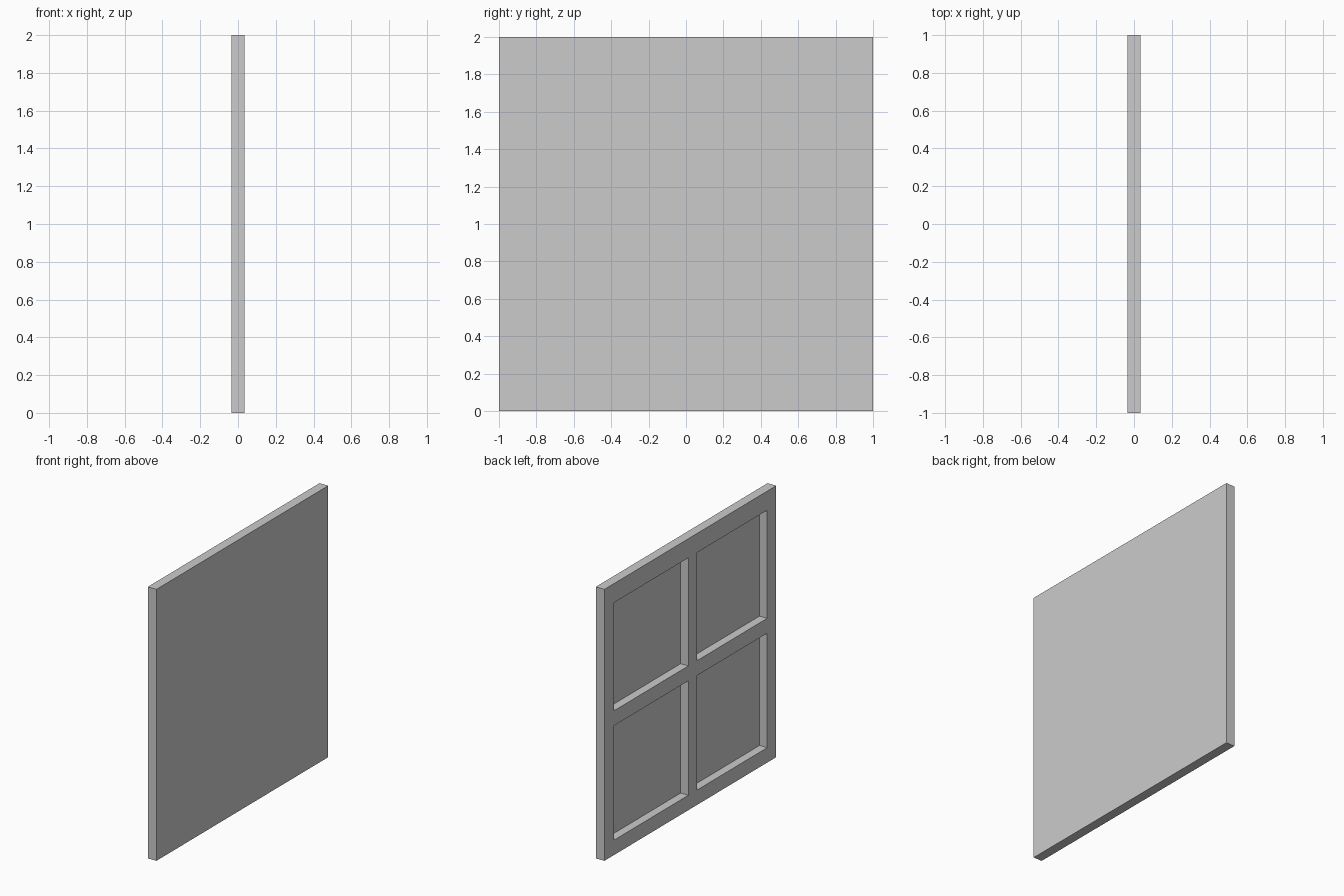
import bpy, bmesh

if "Cube" in bpy.data.objects:
    bpy.data.objects.remove(bpy.data.objects["Cube"])

HALF = 0.035     # half the panel thickness
DEPTH = 0.062    # how far the panes are recessed from the -x side
YS = [-1.0, -0.895, -0.08, 0.023, 0.89, 1.0]
ZS = [0.0, 0.11, 0.953, 1.063, 1.859, 2.0]

bm = bmesh.new()

# Frame face on the -x side, divided by the frame and crossbar lines
grid = [[bm.verts.new((-HALF, y, z)) for z in ZS] for y in YS]
panes = []
for i in range(5):
    for j in range(5):
        f = bm.faces.new((grid[i][j], grid[i][j + 1],
                          grid[i + 1][j + 1], grid[i + 1][j]))
        if i in (1, 3) and j in (1, 3):
            panes.append(f)

# Outer sides and flat plain face on the +x side
back = [bm.verts.new((HALF, y, z)) for y, z in ((-1, 0), (1, 0), (1, 2), (-1, 2))]
bm.faces.new(back)
edges = [
    [grid[i][0] for i in range(6)],
    [grid[5][j] for j in range(6)],
    [grid[i][5] for i in reversed(range(6))],
    [grid[0][j] for j in reversed(range(6))],
]
for k, side in enumerate(edges):
    bm.faces.new(side + [back[(k + 1) % 4], back[k]])

# Four recessed panes
for f in panes:
    ext = bmesh.ops.extrude_discrete_faces(bm, faces=[f])["faces"]
    bmesh.ops.translate(bm, vec=(DEPTH, 0, 0), verts=ext[0].verts[:])

bmesh.ops.recalc_face_normals(bm, faces=bm.faces[:])
mesh = bpy.data.meshes.new("window_panel")
bm.to_mesh(mesh)
bm.free()
bpy.context.collection.objects.link(bpy.data.objects.new("window_panel", mesh))
